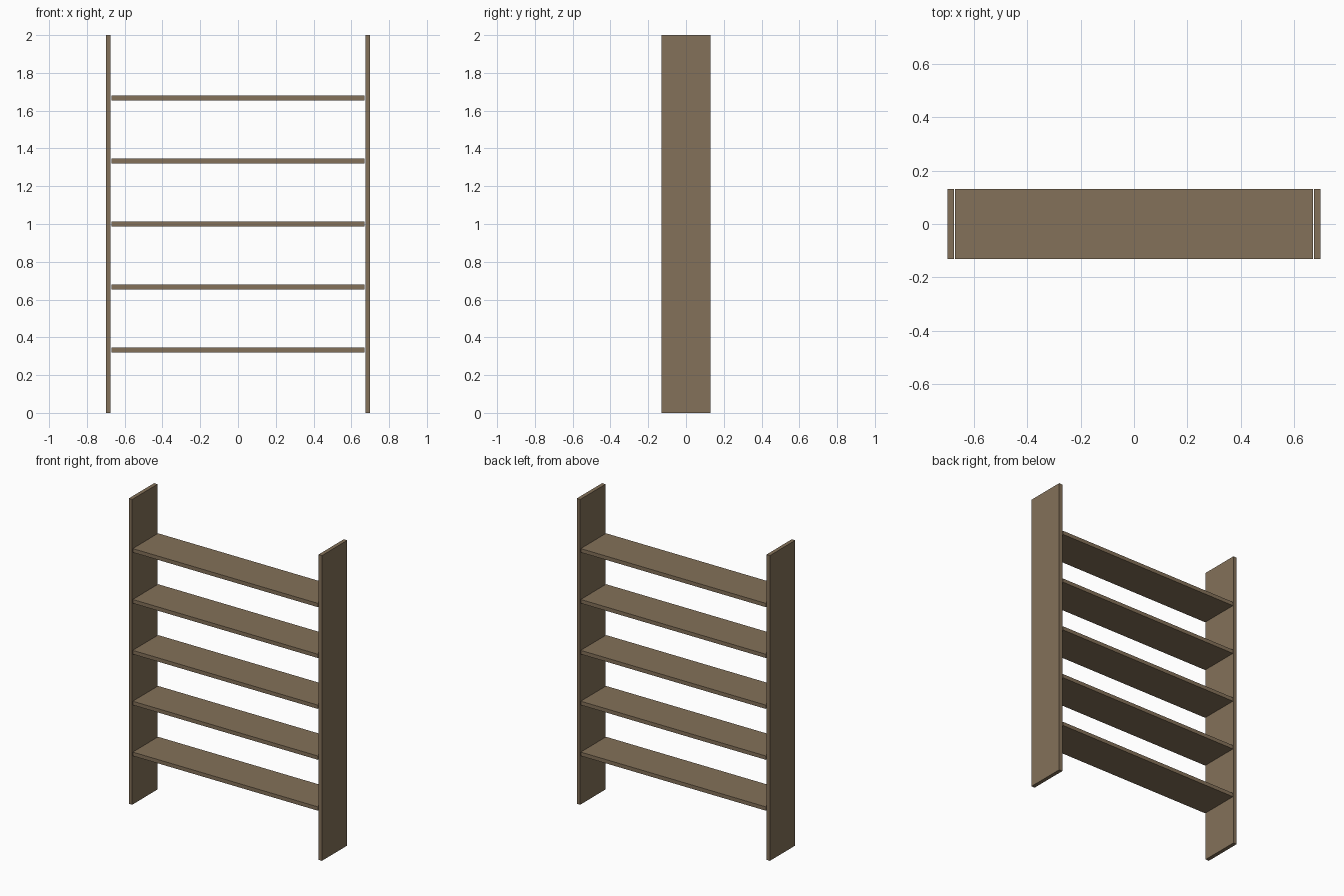
import bpy

if "Cube" in bpy.data.objects:
    bpy.data.objects.remove(bpy.data.objects["Cube"])

DEPTH = 0.262       # front to back
THICK = 0.025       # board thickness
HALF_W = 0.70       # outer half width
SHELF_LEN = 1.342   # leaves a thin gap to each side board

wood = bpy.data.materials.new("brown_wood")
wood.diffuse_color = (0.23, 0.165, 0.10, 1)
wood.use_nodes = True
wood.node_tree.nodes["Principled BSDF"].inputs["Base Color"].default_value = wood.diffuse_color


def board(name, size, loc):
    bpy.ops.mesh.primitive_cube_add(size=1, location=loc)
    ob = bpy.context.object
    ob.name = name
    ob.scale = size
    bpy.ops.object.transform_apply(location=False, rotation=False, scale=True)
    ob.data.materials.append(wood)
    return ob


# upright side boards
for side, sx in (("left", -1), ("right", 1)):
    board(f"{side}_side_board", (THICK, DEPTH, 2.0),
          (sx * (HALF_W - THICK / 2), 0, 1.0))

# five evenly spaced shelves
for i in range(1, 6):
    board(f"shelf_{i}", (SHELF_LEN, DEPTH, THICK), (0, 0, i * 2.0 / 6))
